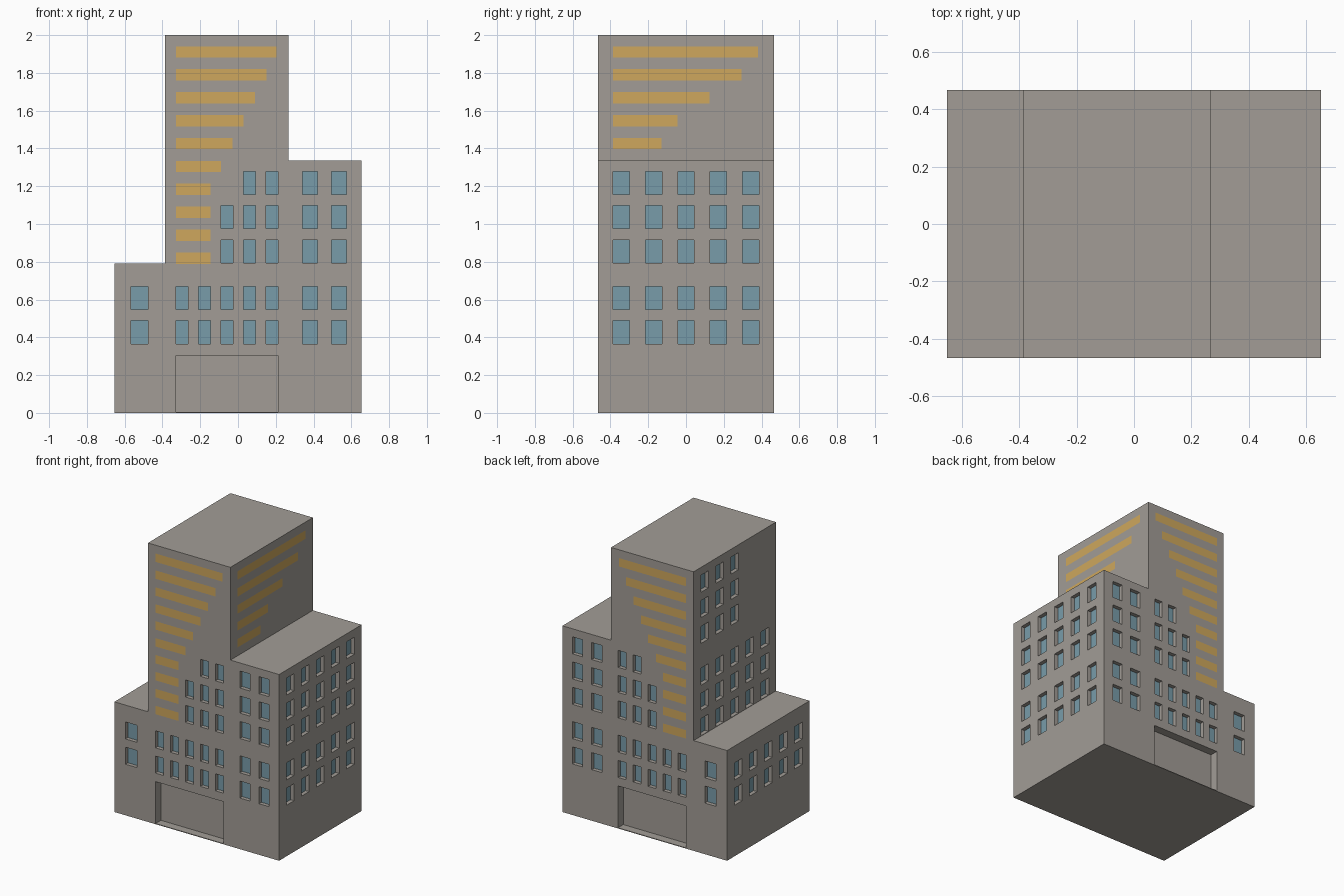
import bpy, bmesh
from mathutils import Vector

if "Cube" in bpy.data.objects:
    bpy.data.objects.remove(bpy.data.objects["Cube"])

HY, XL, XR = 0.467, -0.653, 0.653       # half depth, left and right walls
TL, TR = -0.387, 0.267                  # tower left and right walls
DEPTH = 0.03


def material(name, rgb):
    m = bpy.data.materials.new(name)
    m.diffuse_color = (*rgb, 1)
    m.use_nodes = True
    m.node_tree.nodes["Principled BSDF"].inputs["Base Color"].default_value = m.diffuse_color
    return m


def finish(name, bm, mat=None):
    me = bpy.data.meshes.new(name)
    bm.to_mesh(me)
    bm.free()
    ob = bpy.data.objects.new(name, me)
    bpy.context.collection.objects.link(ob)
    if mat:
        me.materials.append(mat)
    return ob


def point(wall, u, z, d):
    # wall = (axis, position, outward sign); d is distance inward
    axis, pos, sign = wall
    w = pos - sign * d
    return Vector((w, u, z)) if axis == 'x' else Vector((u, w, z))


def panel(bm, wall, u0, u1, z0, z1, d):
    corners = [point(wall, u, z, d) for u, z in ((u0, z0), (u1, z0), (u1, z1), (u0, z1))]
    f = bm.faces.new([bm.verts.new(c) for c in corners])
    f.normal_update()
    if f.normal.dot(point(wall, 0, 0, -1) - point(wall, 0, 0, 0)) < 0:
        f.normal_flip()


def box(bm, wall, u0, u1, z0, z1, d0, d1):
    a, b = point(wall, u0, z0, d0), point(wall, u1, z1, d1)
    verts = bmesh.ops.create_cube(bm, size=1)['verts']
    for v in verts:
        v.co = Vector([(a[i] + b[i]) / 2 + v.co[i] * abs(b[i] - a[i]) for i in range(3)])


concrete = material("concrete", (0.36, 0.335, 0.305))
glass = material("glass", (0.19, 0.335, 0.40))
amber = material("amber", (0.62, 0.39, 0.11))

# Stepped building mass
bm = bmesh.new()
profile = [(XL, 0), (XR, 0), (XR, 1.335), (TR, 1.335), (TR, 2), (TL, 2), (TL, 0.79), (XL, 0.79)]
face = bm.faces.new([bm.verts.new((x, -HY, z)) for x, z in profile])
ext = bmesh.ops.extrude_face_region(bm, geom=[face])
bmesh.ops.translate(bm, vec=(0, 2 * HY, 0),
                    verts=[g for g in ext['geom'] if isinstance(g, bmesh.types.BMVert)])
bmesh.ops.recalc_face_normals(bm, faces=bm.faces)
building = finish("building", bm, concrete)

front, back = ('y', -HY, -1), ('y', HY, 1)
right, left = ('x', XR, 1), ('x', XL, -1)
tower_right, tower_left = ('x', TR, 1), ('x', TL, -1)

cut, panes, strips = bmesh.new(), bmesh.new(), bmesh.new()


def window(wall, u, z, w):
    r = (u - w / 2, u + w / 2, z - 0.061, z + 0.061)
    box(cut, wall, *r, -0.02, DEPTH)
    panel(panes, wall, *r, DEPTH - 0.002)


rows = [0.427, 0.608, 0.854, 1.036, 1.216]
side_cols = [-0.342 + 0.171 * k for k in range(5)]

# Front and back: windows, entrance recess and amber strips
tower_cols = [-0.297 + 0.119 * k for k in range(5)]
first_col = [0, 0, 2, 2, 3]
strip_ends = [0.205, 0.15, 0.09, 0.03, -0.028, -0.089] + [-0.145] * 4
for wall in (front, back):
    for i, z in enumerate(rows):
        for x in tower_cols[first_col[i]:]:
            window(wall, x, z, 0.063)
        for x in (0.381, 0.534):
            window(wall, x, z, 0.08)
        if i < 2:
            window(wall, -0.521, z, 0.09)
    box(cut, wall, -0.327, 0.212, 0.005, 0.305, -0.02, 0.06)
    for k, x in enumerate(strip_ends):
        z = 1.911 - 0.1213 * k
        panel(strips, wall, -0.327, x, z - 0.03, z + 0.03, -0.001)

# Right side
for y in side_cols:
    for z in rows:
        window(right, y, z, 0.087)
for k, y in enumerate([0.38, 0.295, 0.124, -0.045, -0.13]):
    z = 1.911 - 0.1213 * k
    panel(strips, tower_right, -0.386, y, z - 0.03, z + 0.03, -0.001)

# Left side: low block, then tower
for k, y in enumerate(side_cols):
    for z in rows[:2]:
        window(left, y, z, 0.087)
    for z in rows[2:] + ([1.515, 1.70, 1.882] if k > 1 else []):
        window(tower_left, y, z, 0.087)

bmesh.ops.recalc_face_normals(cut, faces=cut.faces)
cutter = finish("recess_cutter", cut)
cutter.hide_render = True
cutter.hide_viewport = True
finish("window_panes", panes, glass)
finish("amber_strips", strips, amber)

# Cut all recesses into the mass
mod = building.modifiers.new("recesses", 'BOOLEAN')
mod.operation = 'DIFFERENCE'
mod.solver = 'EXACT'
mod.object = cutter
